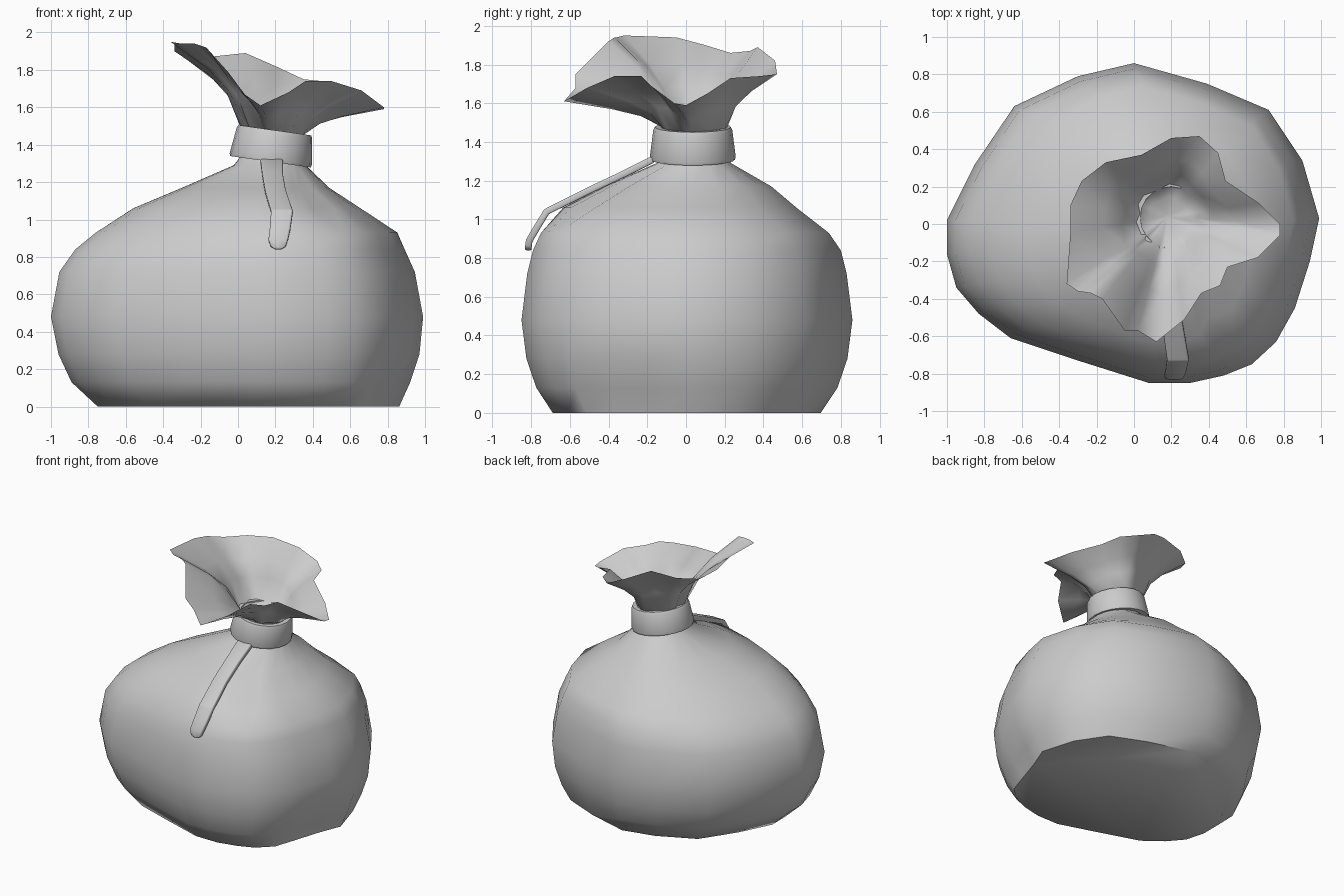
import bpy, bmesh, math
from mathutils import Vector, Matrix

if "Cube" in bpy.data.objects:
    bpy.data.objects.remove(bpy.data.objects["Cube"], do_unlink=True)

cloth = bpy.data.materials.new("grey cloth")
cloth.use_nodes = True
grey = (0.6, 0.6, 0.6, 1)
cloth.diffuse_color = grey
cloth.node_tree.nodes["Principled BSDF"].inputs["Base Color"].default_value = grey


def finish(bm, name, angle):
    """Turn a bmesh into a shaded object."""
    bmesh.ops.recalc_face_normals(bm, faces=bm.faces)
    mesh = bpy.data.meshes.new(name)
    bm.to_mesh(mesh)
    bm.free()
    mesh.materials.append(cloth)
    obj = bpy.data.objects.new(name, mesh)
    bpy.context.collection.objects.link(obj)
    bpy.ops.object.select_all(action="DESELECT")
    obj.select_set(True)
    bpy.context.view_layer.objects.active = obj
    bpy.ops.object.shade_smooth_by_angle(angle=math.radians(angle))
    return obj


def skin(rings, closed=True, cap=False):
    """Bridge a list of equally long point rings with quads."""
    bm = bmesh.new()
    loops = [[bm.verts.new(p) for p in ring] for ring in rings]
    count = len(loops[0])
    for low, high in zip(loops, loops[1:]):
        for i in range(count if closed else count - 1):
            j = (i + 1) % count
            bm.faces.new((low[i], low[j], high[j], high[i]))
    if cap:
        bm.faces.new(loops[0])
    return bm


# Sack body: one irregular outline, scaled and shifted level by level, flat base
outline = [(.99, .03), (.9, .34), (.72, .61), (.39, .75), (0, .86), (-.3, .79), (-.64, .63),
           (-.85, .32), (-1, .02), (-1, -.16), (-.95, -.34), (-.83, -.48), (-.66, -.61),
           (-.3, -.73), (.08, -.85), (.3, -.85), (.48, -.81), (.63, -.75), (.76, -.63),
           (.86, -.45), (.94, -.2)]
# height, scale in x and y, shift in x and y, roundness
levels = [(0, .81, .81, .06, 0, 0), (.13, .91, .91, .02, 0, 0), (.28, .97, .97, .01, 0, 0),
          (.48, 1, 1, 0, 0, 0), (.72, .955, .965, 0, 0, 0), (.84, .885, .93, .015, 0, 0),
          (.93, .81, .87, .05, -.01, 0), (1.06, .62, .695, .05, -.035, .2),
          (1.17, .41, .49, .095, .005, .5), (1.29, .21, .21, .17, .04, 1),
          (1.36, .16, .16, .18, .04, 1)]


def body_point(p, level):
    z, wide, deep, dx, dy, roundness = level
    flat = Vector((p[0], p[1], 0))
    flat = flat.lerp(flat.normalized() * .92, roundness)
    # Soft hollow at the front left corner, and a pleat below the collar
    turn = math.degrees(math.atan2(p[1], p[0]))
    if -35 < turn < -8 and z < .2:
        flat *= .96
    if -55 < turn < -45 and 1 < z < 1.2:
        flat *= .9
    return Vector((flat.x * wide + dx, flat.y * deep + dy, z))


finish(skin([[body_point(p, lv) for p in outline] for lv in levels], cap=True), "sack_body", 60)

# Ruffled mouth: wavy rim drawn in to a pinched, closed throat
rim = [(78, 0, 159), (78, -6, 160), (66, -18, 169), (50, -23, 174), (46, -33, 174),
       (36, -37, 174), (27, -51, 168), (12, -63, 161), (2, -57, 168), (-5, -57, 175),
       (-17, -40, 192), (-23, -37, 194), (-30, -36, 194), (-36, -32, 195), (-34, -5, 194),
       (-34, 10, 190), (-28, 23, 186), (-15, 33, 187), (4, 37, 189), (20, 46, 182),
       (35, 47, 175), (45, 38, 174), (49, 23, 173), (67, 11, 165)]
rim = [Vector(p) / 100 for p in rim]
throat = Vector((.18, .04, 1.48))


def ring_at(radius, drop):
    ring = []
    for i, p in enumerate(rim):
        pleat = 1.06 if i % 3 else .92
        out = Vector((p.x - throat.x, p.y - throat.y, 0)).normalized() * radius * pleat
        ring.append(throat + out + Vector((0, 0, -drop - out.x * .15)))
    return ring


neck = ring_at(.165, 0)


def flare(t, lift):
    ring = []
    for a, b in zip(neck, rim):
        p = a.lerp(b, t)
        p.z = a.z + (b.z - a.z) * lift
        ring.append(p)
    return ring


bm = skin([ring_at(.015, .05), ring_at(.1, .03), neck, flare(.2, .4), flare(.5, .68), rim],
          cap=True)
finish(bm, "ruffled_mouth", 75)

# Collar band: tapered hollow ring, tilted toward the left
section = [(.18, -.085), (.218, -.085), (.222, -.07), (.204, .07), (.196, .085), (.165, .085),
           (.16, .05), (.18, -.085)]
sides = 20
tilt = Matrix.Translation((.185, .035, 1.393)) @ Matrix.Rotation(.14, 4, "Y")
bm = skin([[tilt @ Vector((r * math.cos(k * math.tau / sides), r * math.sin(k * math.tau / sides), h))
            for k in range(sides)] for r, h in section])
bmesh.ops.remove_doubles(bm, verts=bm.verts, dist=.0001)
finish(bm, "collar_band", 40)

# Hanging strap end: x, y, z and half width along its path
path = [(.18, -.17, 1.31, .06), (.185, -.32, 1.235, .055), (.2, -.5, 1.15, .055),
        (.235, -.72, 1.04, .058), (.225, -.775, .95, .055), (.215, -.81, .89, .052),
        (.215, -.815, .855, .04), (.215, -.815, .84, .018)]
bm = skin([[(x + side * w, y, z) for side in (-1, 0, 1)] for x, y, z, w in path], closed=False)
strap = finish(bm, "strap_end", 50)
thick = strap.modifiers.new("thickness", "SOLIDIFY")
thick.thickness = .035
thick.offset = 0
soft = strap.modifiers.new("soft edge", "BEVEL")
soft.width = .008
soft.segments = 2
